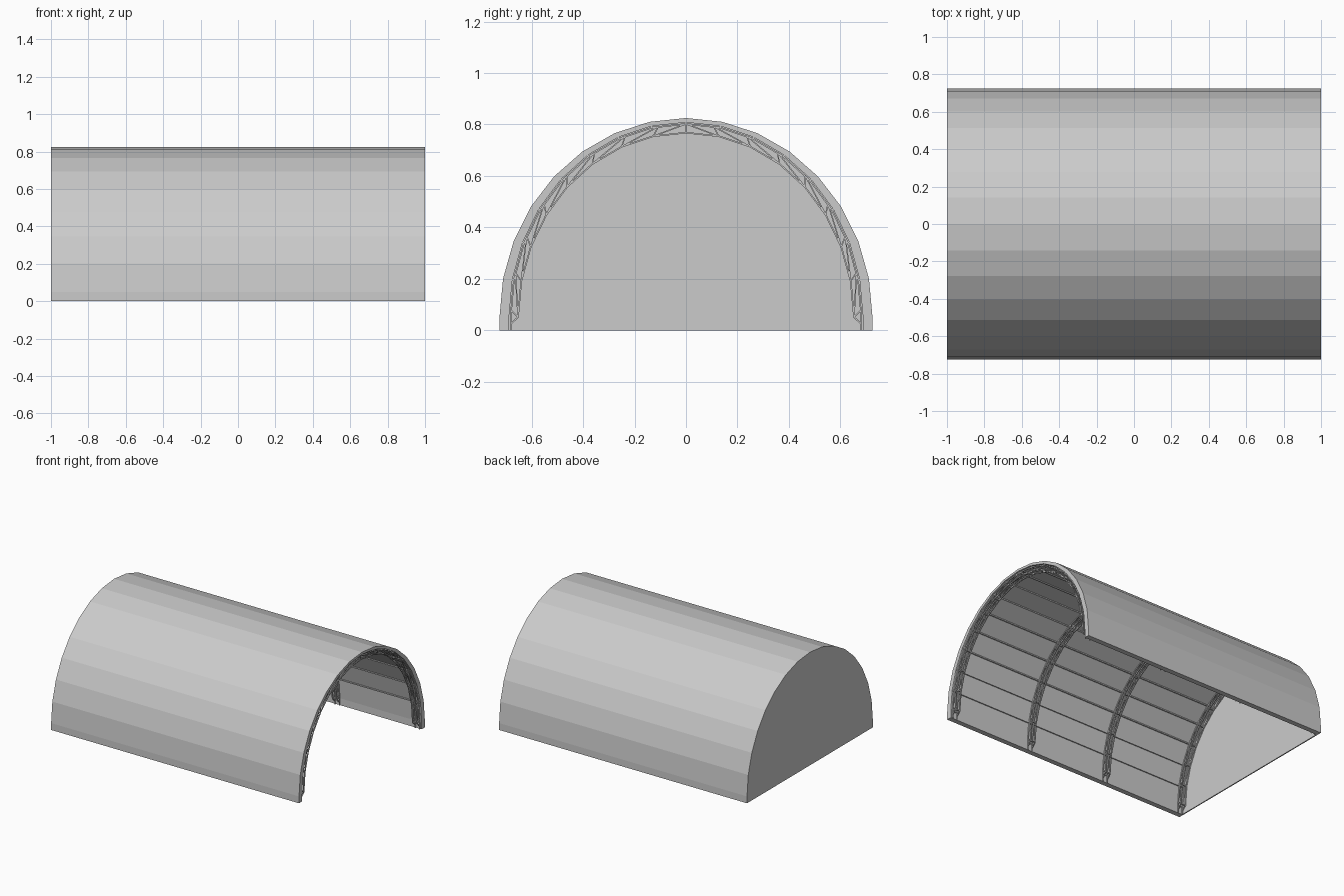
import bpy, bmesh, math
from mathutils import Vector

cube = bpy.data.objects.get("Cube")
if cube:
    bpy.data.objects.remove(cube, do_unlink=True)

mat = bpy.data.materials.new("light grey")
mat.use_nodes = True
grey = (0.6, 0.6, 0.6, 1)
mat.diffuse_color = grey
mat.node_tree.nodes["Principled BSDF"].inputs["Base Color"].default_value = grey

SPRING = 0.05            # height where the arch starts to curve
STEP = math.pi / 16      # one facet of the arch
SIDES = 8                # facets from crown to springing


def arch(k, half_width, top):
    """Point (y, z) on an arch, k facets from the crown."""
    a = k * STEP
    return half_width * math.sin(a), SPRING + (top - SPRING) * math.cos(a)


def profile(half_width, top):
    pts = [arch(k, half_width, top) for k in range(-SIDES, SIDES + 1)]
    return [(-half_width, 0)] + pts + [(half_width, 0)]


def finish(name, bm):
    bmesh.ops.recalc_face_normals(bm, faces=bm.faces)
    mesh = bpy.data.meshes.new(name)
    bm.to_mesh(mesh)
    bm.free()
    mesh.materials.append(mat)
    obj = bpy.data.objects.new(name, mesh)
    bpy.context.collection.objects.link(obj)
    return obj


def extrude_outline(name, outline, x0, x1):
    bm = bmesh.new()
    face = bm.faces.new([bm.verts.new((x0, y, z)) for y, z in outline])
    ext = bmesh.ops.extrude_face_region(bm, geom=[face])
    verts = [v for v in ext["geom"] if isinstance(v, bmesh.types.BMVert)]
    bmesh.ops.translate(bm, verts=verts, vec=(x1 - x0, 0, 0))
    return finish(name, bm)


def bar(bm, a, b, size):
    """Square bar between two points."""
    a, b = Vector(a), Vector(b)
    d = (b - a).normalized()
    side = Vector((1, 0, 0)) if abs(d.x) < 0.9 else Vector((0, 1, 0))
    up = d.cross(side).normalized() * size / 2
    side = up.cross(d).normalized() * size / 2
    rings = [[bm.verts.new(p + s * side + t * up)
              for s, t in ((-1, -1), (1, -1), (1, 1), (-1, 1))] for p in (a, b)]
    for i in range(4):
        j = (i + 1) % 4
        bm.faces.new((rings[0][i], rings[0][j], rings[1][j], rings[1][i]))
    bm.faces.new(rings[0])
    bm.faces.new(rings[1])


# Vaulted roof shell and closed end
OUTER, INNER = (0.725, 0.825), (0.688, 0.808)
extrude_outline("roof_shell", profile(*OUTER) + profile(*INNER)[::-1], -1, 1)
extrude_outline("end_wall", profile(*OUTER), -1, -0.992)

# Lattice arches: paired outer and inner chords with zigzag webs
CHORD_OUT, CHORD_IN = (0.682, 0.802), (0.653, 0.768)
HALF = 0.018


def lattice_arch(name, x):
    bm = bmesh.new()
    for s in (-1, 1):
        for dx in (-HALF, HALF):
            def p(k, chord):
                y, z = arch(k, *chord)
                return (x + dx, s * y, z)
            for k in range(SIDES):
                bar(bm, p(k, CHORD_OUT), p(k + 1, CHORD_OUT), 0.006)
                bar(bm, p(k, CHORD_IN), p(k + 1, CHORD_IN), 0.006)
                out = p(max(k - 0.2, 0), CHORD_OUT)
                bar(bm, p(k, CHORD_IN), out, 0.005)
                bar(bm, out, p(k + 1, CHORD_IN), 0.005)
            # tapered foot
            foot = (x + dx, s * CHORD_OUT[0], 0.025)
            bar(bm, p(SIDES, CHORD_IN), foot, 0.006)
            bar(bm, p(SIDES, CHORD_OUT), (foot[0], foot[1], 0), 0.006)
            bar(bm, p(SIDES, CHORD_IN), p(SIDES - 0.2, CHORD_OUT), 0.005)
        # cross ties between the pair
        for k in range(SIDES + 1):
            for chord in (CHORD_OUT, CHORD_IN):
                y, z = arch(k, *chord)
                bar(bm, (x - HALF, s * y, z), (x + HALF, s * y, z), 0.005)
    return finish(name, bm)


for i, x in enumerate((-0.97, -0.323, 0.323, 0.97)):
    lattice_arch(f"lattice_arch_{i + 1}", x)

# Purlins running the length of the roof
bm = bmesh.new()
for k in range(1 - SIDES, SIDES):
    y, z = arch(k, 0.684, 0.804)
    bar(bm, (-0.99, y, z), (0.995, y, z), 0.008)
finish("purlins", bm)
